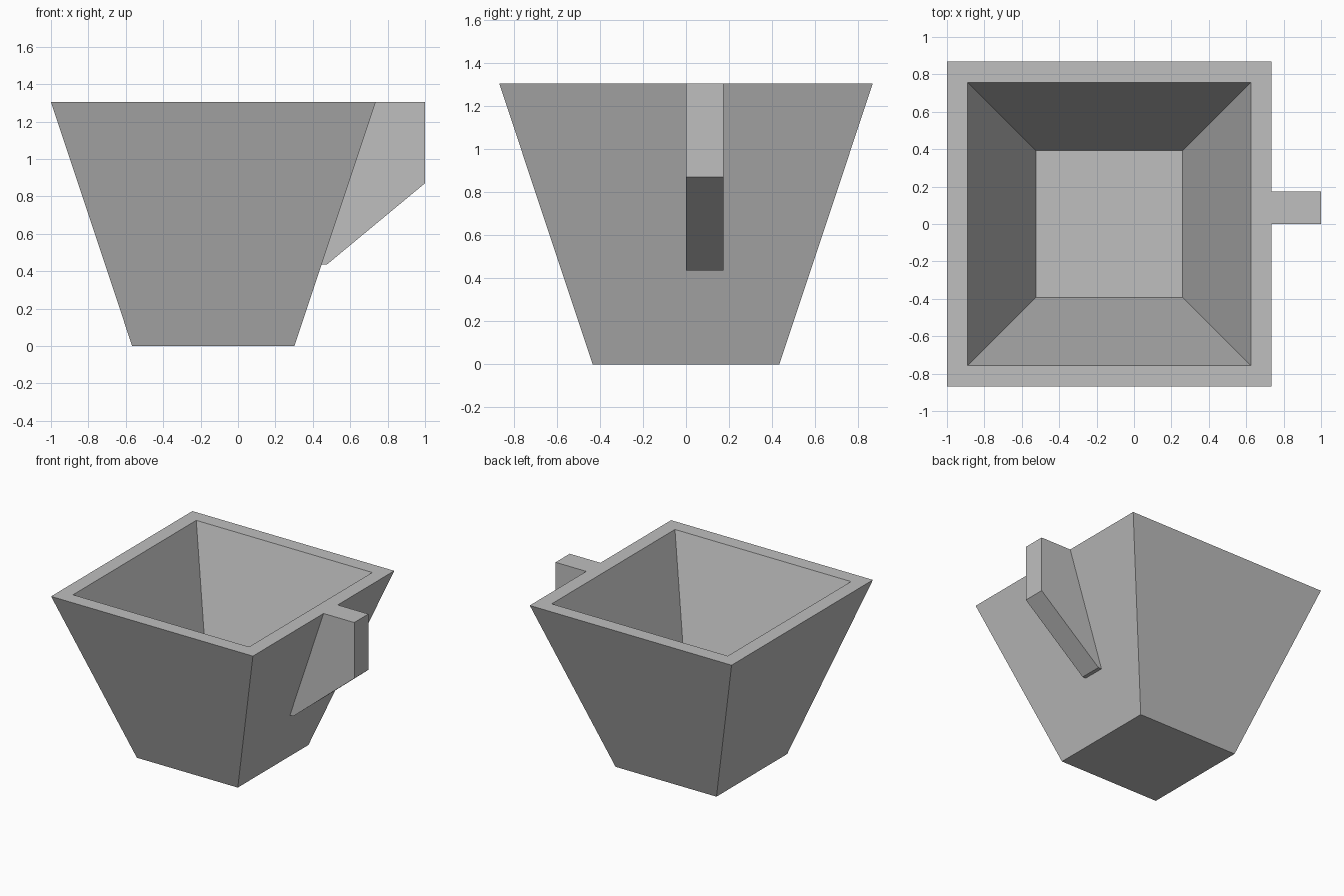
import bpy
import bmesh

cube = bpy.data.objects.get("Cube")
if cube:
    bpy.data.objects.remove(cube, do_unlink=True)

# Single flat colour
grey = bpy.data.materials.new("light grey")
grey.use_nodes = True
colour = (0.52, 0.52, 0.52, 1)
grey.diffuse_color = colour
grey.node_tree.nodes["Principled BSDF"].inputs["Base Color"].default_value = colour

HEIGHT = 1.304
CENTRE_X = -0.132
WALL = 0.111
TOP_HALF, BASE_HALF = 0.868, 0.434
FLOOR_HALF = 0.392


def add_object(name, bm):
    bmesh.ops.recalc_face_normals(bm, faces=bm.faces)
    mesh = bpy.data.meshes.new(name)
    bm.to_mesh(mesh)
    bm.free()
    mesh.materials.append(grey)
    obj = bpy.data.objects.new(name, mesh)
    bpy.context.collection.objects.link(obj)
    return obj


def square_ring(bm, half, z):
    corners = [(-1, -1), (1, -1), (1, 1), (-1, 1)]
    return [bm.verts.new((CENTRE_X + sx * half, sy * half, z)) for sx, sy in corners]


# Hollow tapered cup: base, outer rim, inner rim and floor rings
bm = bmesh.new()
rings = [square_ring(bm, half, z) for half, z in (
    (BASE_HALF, 0), (TOP_HALF, HEIGHT), (TOP_HALF - WALL, HEIGHT), (FLOOR_HALF, WALL))]
for lower, upper in zip(rings, rings[1:]):
    for i in range(4):
        j = (i + 1) % 4
        bm.faces.new((lower[i], lower[j], upper[j], upper[i]))
bm.faces.new(rings[0])
bm.faces.new(rings[-1])
add_object("cup_body", bm)


# Solid handle, its inner edge lying along the sloping side wall
def wall_x(z):
    return CENTRE_X + BASE_HALF + (TOP_HALF - BASE_HALF) * z / HEIGHT


bm = bmesh.new()
profile = [(wall_x(HEIGHT), HEIGHT), (wall_x(0.435), 0.435), (0.475, 0.435),
           (1, 0.87), (1, HEIGHT)]
side = bm.faces.new([bm.verts.new((x, 0, z)) for x, z in profile])
extruded = bmesh.ops.extrude_face_region(bm, geom=[side], use_keep_orig=True)
moved = [v for v in extruded["geom"] if isinstance(v, bmesh.types.BMVert)]
bmesh.ops.translate(bm, verts=moved, vec=(0, 0.174, 0))
add_object("handle", bm)
